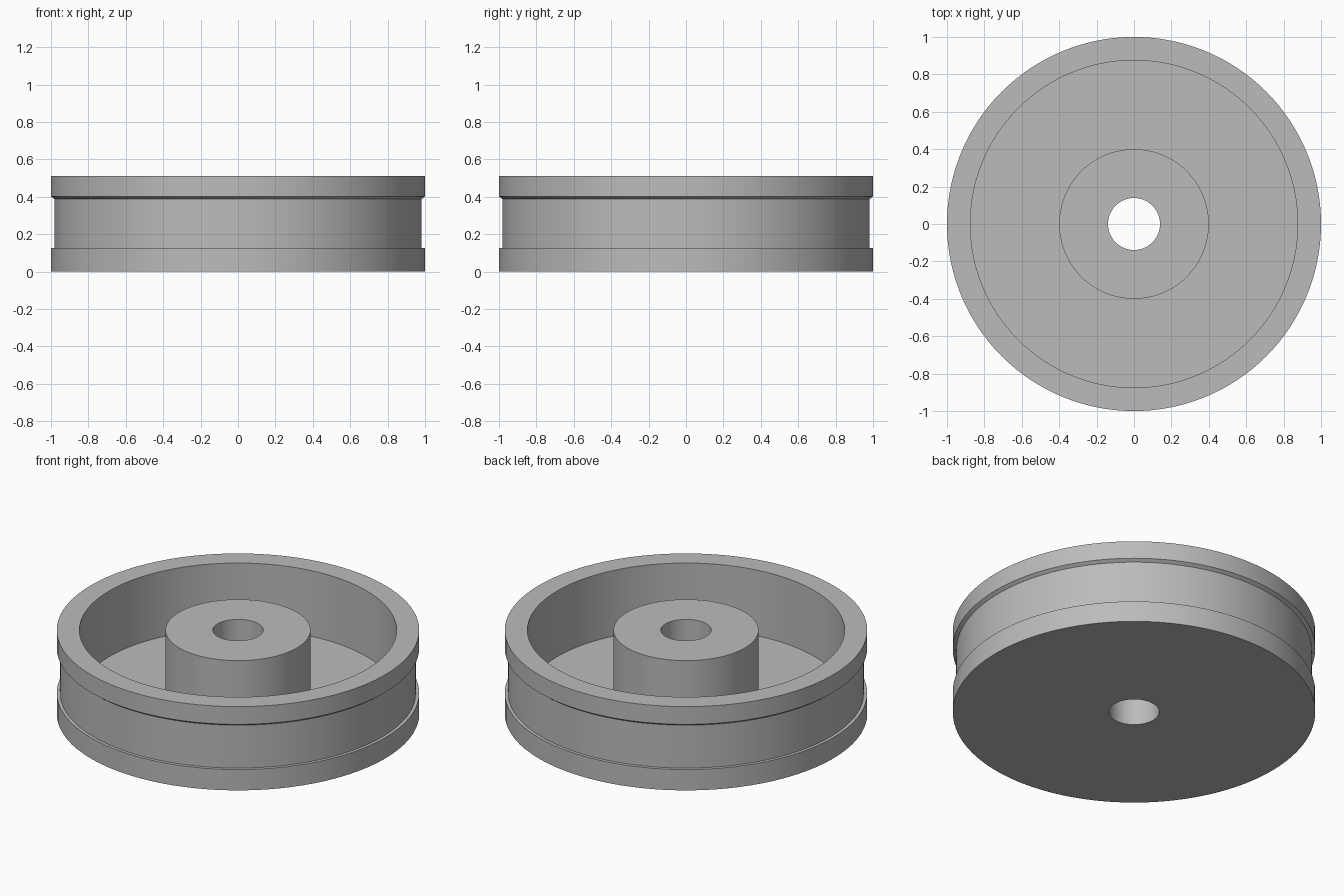
import bpy, bmesh, math

cube = bpy.data.objects.get("Cube")
if cube:
    bpy.data.objects.remove(cube, do_unlink=True)

SEGMENTS = 128

# Plain grey material
grey = bpy.data.materials.new("plain_grey")
grey.use_nodes = True
colour = (0.5, 0.5, 0.5, 1)
grey.diffuse_color = colour
grey.node_tree.nodes["Principled BSDF"].inputs["Base Color"].default_value = colour


def lathe(name, profile):
    """Spin a closed (radius, height) outline around z."""
    bm = bmesh.new()
    verts = [bm.verts.new((r, 0, z)) for r, z in profile]
    edges = [bm.edges.new((a, b)) for a, b in zip(verts, verts[1:] + verts[:1])]
    bmesh.ops.spin(bm, geom=verts + edges, cent=(0, 0, 0), axis=(0, 0, 1),
                   angle=math.tau, steps=SEGMENTS, use_merge=True)
    bmesh.ops.remove_doubles(bm, verts=bm.verts[:], dist=1e-5)
    bmesh.ops.recalc_face_normals(bm, faces=bm.faces[:])
    mesh = bpy.data.meshes.new(name)
    bm.to_mesh(mesh)
    bm.free()
    mesh.materials.append(grey)
    obj = bpy.data.objects.new(name, mesh)
    bpy.context.collection.objects.link(obj)
    bpy.ops.object.select_all(action='DESELECT')
    obj.select_set(True)
    bpy.context.view_layer.objects.active = obj
    bpy.ops.object.shade_smooth_by_angle(angle=math.radians(30))
    return obj


HEIGHT, FLOOR = 0.51, 0.11
BORE, HUB, INNER, GROOVE, OUTER = 0.139, 0.4, 0.875, 0.981, 1.0

# Wheel: base, grooved rim, recessed floor and bored hub in one outline
lathe("grooved_wheel", [
    (BORE, 0), (OUTER, 0), (OUTER, 0.127), (GROOVE, 0.127),   # lower flange
    (GROOVE, 0.388), (OUTER, 0.402), (OUTER, HEIGHT),         # groove and upper flange
    (INNER, HEIGHT), (INNER, FLOOR),                          # inner wall
    (HUB, FLOOR), (HUB, HEIGHT), (BORE, HEIGHT),              # floor and hub
])
